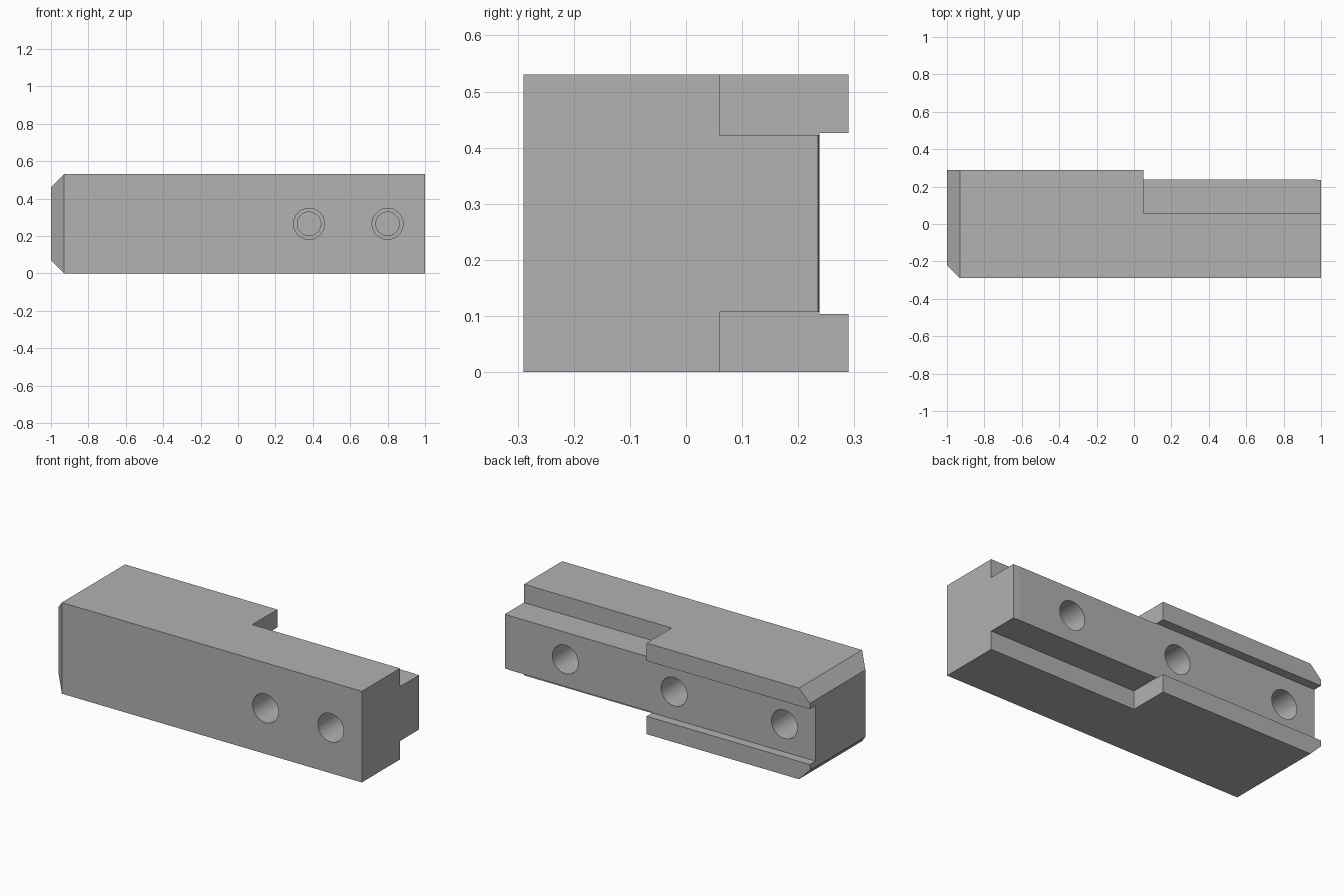
import bpy, bmesh
from math import cos, sin, tau
from mathutils import Vector

if "Cube" in bpy.data.objects:
    bpy.data.objects.remove(bpy.data.objects["Cube"])

DEPTH, HEIGHT = 0.29, 0.53          # half depth, full height
MID = HEIGHT / 2
CHAMFER = 0.07

steel = bpy.data.materials.new("plain grey")
steel.use_nodes = True
grey = (0.445, 0.445, 0.445, 1)
steel.diffuse_color = grey
steel.node_tree.nodes["Principled BSDF"].inputs["Base Color"].default_value = grey


def make_object(name, bm):
    bmesh.ops.recalc_face_normals(bm, faces=bm.faces[:])
    mesh = bpy.data.meshes.new(name)
    bm.to_mesh(mesh)
    bm.free()
    mesh.materials.append(steel)
    obj = bpy.data.objects.new(name, mesh)
    bpy.context.collection.objects.link(obj)
    return obj


def box(low, high):
    bm = bmesh.new()
    bmesh.ops.create_cube(bm, size=1)
    low, high = Vector(low), Vector(high)
    for v in bm.verts:
        v.co = (low + high) / 2 + v.co * (high - low)
    return bm


def slice_off(bm, point, normal):
    """Remove everything on the normal's side and cap the cut."""
    geom = bm.verts[:] + bm.edges[:] + bm.faces[:]
    cut = bmesh.ops.bisect_plane(bm, geom=geom, plane_co=point,
                                 plane_no=normal, clear_outer=True)
    edges = [e for e in cut["geom_cut"] if isinstance(e, bmesh.types.BMEdge)]
    bmesh.ops.contextual_create(bm, geom=edges)


def stepped_drill(x, mouth, inward):
    """Round blind hole along y with a narrower bottom."""
    profile = [(0.083, -0.1), (0.083, 0.36), (0.063, 0.36), (0.063, 0.42)]
    sides = 48
    bm = bmesh.new()
    rings = [[bm.verts.new((x + r * cos(tau * i / sides), mouth + inward * d,
                            MID + r * sin(tau * i / sides)))
              for i in range(sides)] for r, d in profile]
    for a, b in zip(rings, rings[1:]):
        for i in range(sides):
            j = (i + 1) % sides
            bm.faces.new((a[i], a[j], b[j], b[i]))
    bm.faces.new(rings[0])
    bm.faces.new(rings[-1])
    return bm


# Main block with three bevelled edges at one end and a slight relief at the other
block = box((-1, -DEPTH, 0), (1, DEPTH, HEIGHT))
edge = CHAMFER - 1
slice_off(block, (edge, 0, HEIGHT), (-1, 0, 1))
slice_off(block, (edge, 0, 0), (-1, 0, -1))
slice_off(block, (edge, -DEPTH, 0), (-1, -1, 0))
slice_off(block, (0.96, 0.238, 0), (0.003, 0.04, 0))
jaw = make_object("jaw_block", block)

# Back channel, then the upper and lower shoulders beside the tongue
cutters = [
    box((-2, 0.238, 0.104), (2, 1, HEIGHT - 0.104)),
    box((0.05, 0.06, HEIGHT - 0.107), (2, 1, 1)),
    box((0.05, 0.06, -1), (2, 1, 0.107)),
]
# Bolt holes in front and back faces
cutters += [stepped_drill(x, -DEPTH, 1) for x in (0.38, 0.80)]
cutters += [stepped_drill(x, 0.238, -1) for x in (0.61, -0.09, -0.80)]

helpers = []
for bm in cutters:
    helper = make_object("cutter", bm)
    helper.hide_render = True
    helpers.append(helper)
    mod = jaw.modifiers.new("cut", "BOOLEAN")
    mod.operation = "DIFFERENCE"
    mod.solver = "EXACT"
    mod.object = helper

bpy.context.view_layer.objects.active = jaw
jaw.select_set(True)
for mod in jaw.modifiers[:]:
    bpy.ops.object.modifier_apply(modifier=mod.name)
for helper in helpers:
    bpy.data.objects.remove(helper)

# Smooth hole walls, crisp edges elsewhere
bpy.ops.object.select_all(action="DESELECT")
jaw.select_set(True)
bpy.ops.object.shade_smooth_by_angle(angle=0.2)
# Keep the slight end relief visibly faceted
for poly in jaw.data.polygons:
    if poly.area > 0.01:
        poly.use_smooth = False
